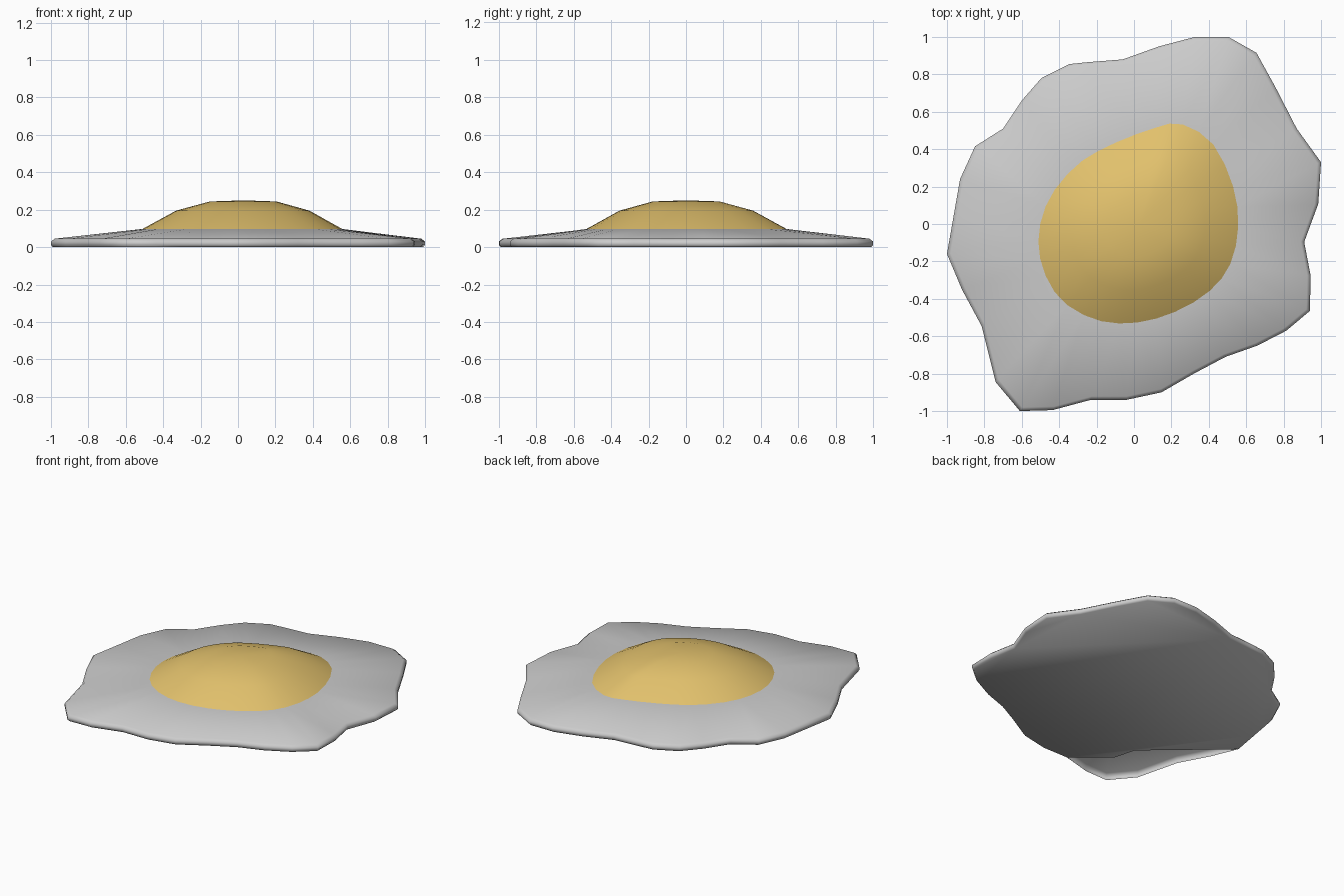
import bpy
from mathutils import Vector

if "Cube" in bpy.data.objects:
    bpy.data.objects.remove(bpy.data.objects["Cube"])

# Clockwise outline of the egg white, seen from above
WHITE = [(1, .33), (.985, .107), (.91, -.096), (.945, -.28), (.94, -.465), (.815, -.57),
         (.66, -.65), (.49, -.71), (.32, -.80), (.147, -.90), (-.04, -.94), (-.23, -.94),
         (-.436, -.995), (-.61, -1), (-.74, -.845), (-.815, -.545), (-.92, -.35), (-1, -.16),
         (-.965, .04), (-.93, .24), (-.85, .415), (-.70, .51), (-.60, .66), (-.495, .78),
         (-.345, .855), (-.25, .865), (-.06, .88), (.135, .95), (.325, 1), (.505, 1),
         (.655, .915), (.757, .73), (.87, .51)]
# Clockwise control points of the yolk outline
YOLK = [(.53, .20), (.557, -.02), (.51, -.225), (.39, -.37), (.195, -.48), (-.013, -.53),
        (-.21, -.51), (-.39, -.405), (-.49, -.23), (-.508, -.04), (-.445, .15), (-.30, .32),
        (-.12, .425), (.10, .51), (.25, .535), (.42, .43)]
N = len(WHITE)


def resample(points, count):
    """Closed Catmull-Rom curve through the points."""
    p, m, out = [Vector(q) for q in points], len(points), []
    for k in range(count):
        i, t = divmod(k * m / count, 1)
        i = int(i)
        a, b, c, d = (p[(i + j) % m] for j in (-1, 0, 1, 2))
        out.append(.5 * (2 * b + (c - a) * t + (2 * a - 5 * b + 4 * c - d) * t ** 2
                         + (3 * b - a - 3 * c + d) * t ** 3))
    return out


def ring(points, scale, z, centre=(0, 0)):
    c = Vector(centre)
    return [(*(c + (Vector(q) - c) * scale), z) for q in points]


def loft(rings):
    """Side quads between stacked rings, lowest first."""
    verts = [v for r in rings for v in r]
    faces = [(k * N + i, (k + 1) * N + i, (k + 1) * N + (i + 1) % N, k * N + (i + 1) % N)
             for k in range(len(rings) - 1) for i in range(N)]
    return verts, faces


def make(name, verts, faces):
    mesh = bpy.data.meshes.new(name)
    mesh.from_pydata(verts, [], faces)
    mesh.polygons.foreach_set("use_smooth", [True] * len(mesh.polygons))
    mesh.update()
    obj = bpy.data.objects.new(name, mesh)
    bpy.context.collection.objects.link(obj)
    return obj


yolk_edge = resample(YOLK, N)

# Egg white: rounded rim rising to the yolk, capped below the yolk
verts, faces = loft([ring(WHITE, .99, 0), ring(WHITE, 1, .012), ring(WHITE, 1, .03),
                     ring(WHITE, .98, .045), ring(yolk_edge, 1, .097)])
faces.append(tuple(reversed(range(4 * N, 5 * N))))
# Underside, left open at one corner as in the view from below
n = len(verts)
verts += [(-.46, -.74, 0), (-.50, -.59, 0)]
faces.append((*range(12), n, n + 1, *range(17, N)))
make("egg_white", verts, faces)

# Yolk: low dome
centre = (.03, 0)
verts, faces = loft([ring(yolk_edge, s, z, centre)
                     for s, z in ((1, .097), (.667, .195), (.333, .244))])
verts.append((*centre, .25))
top = len(verts) - 1
faces += [(2 * N + i, top, 2 * N + (i + 1) % N) for i in range(N)]
yolk = make("yolk", verts, faces)
mat = bpy.data.materials.new("yolk_orange")
mat.diffuse_color = (.755, .53, .15, 1)
mat.use_nodes = True
mat.node_tree.nodes["Principled BSDF"].inputs["Base Color"].default_value = mat.diffuse_color
yolk.data.materials.append(mat)
